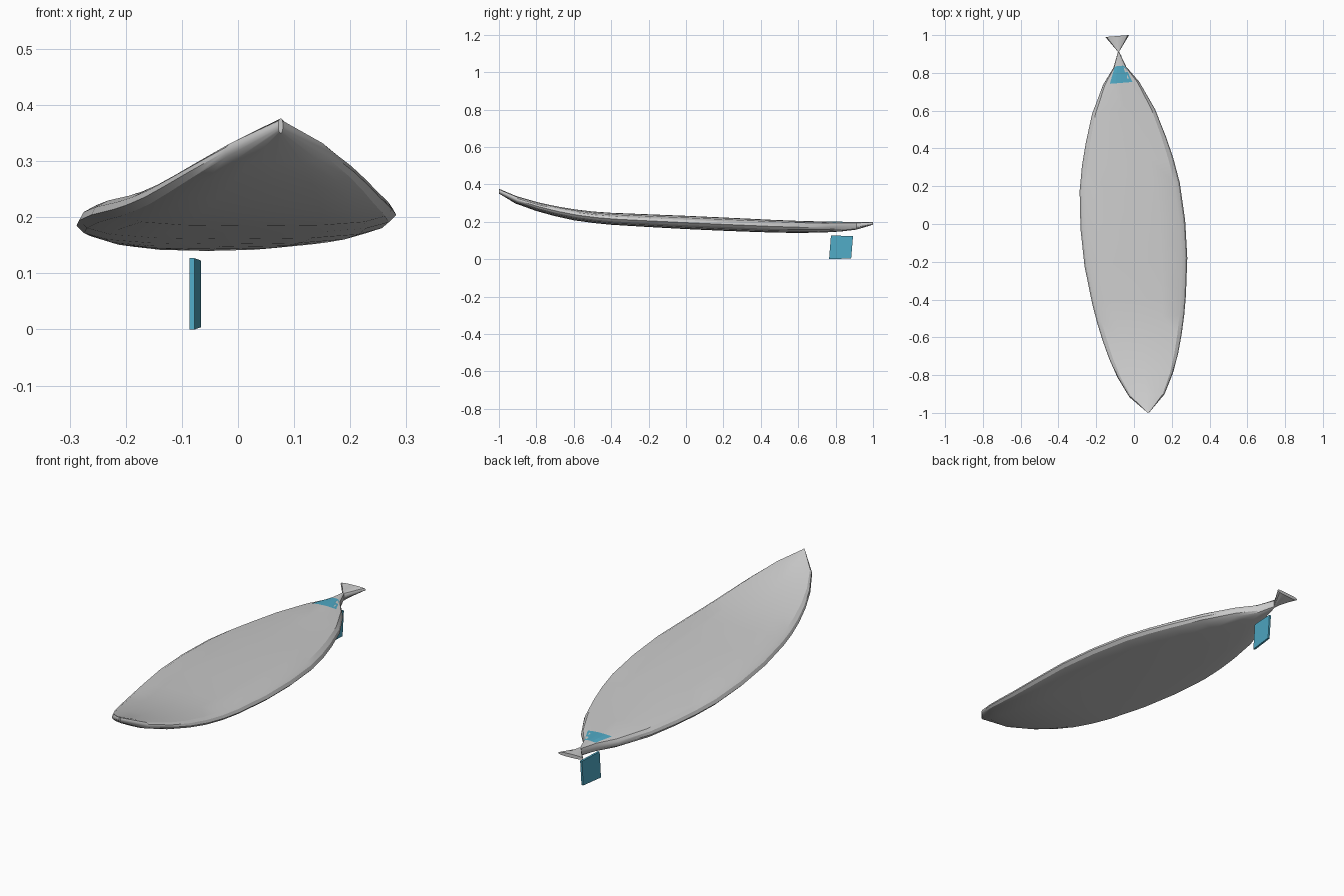
import bpy, bmesh, math
from mathutils import Vector

if "Cube" in bpy.data.objects:
    bpy.data.objects.remove(bpy.data.objects["Cube"])

# Board axis runs from the nose to the tail, slightly turned about z
NOSE = Vector((0.076, -0.999, 0))
ALONG = Vector((-0.0823, 0.9966, 0))
ACROSS = Vector((0.9966, 0.0823, 0))

# Stations along the axis: distance, half width, bottom z, top z
STATIONS = [
    (0.000, 0.004, 0.350, 0.376), (0.090, 0.093, 0.297, 0.338),
    (0.200, 0.148, 0.258, 0.306), (0.300, 0.183, 0.230, 0.284),
    (0.400, 0.210, 0.208, 0.267), (0.500, 0.232, 0.194, 0.255),
    (0.600, 0.249, 0.184, 0.248), (0.800, 0.273, 0.172, 0.240),
    (1.000, 0.278, 0.161, 0.232), (1.200, 0.266, 0.152, 0.223),
    (1.330, 0.243, 0.147, 0.217), (1.450, 0.213, 0.143, 0.211),
    (1.600, 0.167, 0.140, 0.205), (1.750, 0.096, 0.143, 0.201),
    (1.835, 0.034, 0.148, 0.200), (1.917, 0.003, 0.158, 0.200),
    (2.001, 0.063, 0.183, 0.200),
]
# Half cross-section, bottom centre to deck centre
SECTION = [(0, 0), (0.5, 0.03), (0.8, 0.12), (0.95, 0.28), (1, 0.47),
           (0.97, 0.68), (0.89, 0.85), (0.5, 0.97), (0, 1)]


def place(s, u, z):
    return NOSE + ALONG * s + ACROSS * u + Vector((0, 0, z))


def station(s):
    for a, b in zip(STATIONS, STATIONS[1:]):
        if a[0] <= s <= b[0]:
            t = (s - a[0]) / (b[0] - a[0])
            return [p + (q - p) * t for p, q in zip(a, b)]


def finish(name, bm, mat=None, smooth=False):
    bmesh.ops.recalc_face_normals(bm, faces=bm.faces)
    mesh = bpy.data.meshes.new(name)
    bm.to_mesh(mesh)
    bm.free()
    ob = bpy.data.objects.new(name, mesh)
    bpy.context.collection.objects.link(ob)
    if mat:
        mesh.materials.append(mat)
    if smooth:
        bpy.ops.object.select_all(action='DESELECT')
        ob.select_set(True)
        bpy.context.view_layer.objects.active = ob
        bpy.ops.object.shade_smooth_by_angle(angle=math.radians(25))
    return ob


teal = bpy.data.materials.new("teal")
teal.diffuse_color = (0.08, 0.40, 0.56, 1)
teal.use_nodes = True
teal.node_tree.nodes["Principled BSDF"].inputs["Base Color"].default_value = teal.diffuse_color

# Board: cross-sections lofted along the axis
bm = bmesh.new()
loop = SECTION + [(-u, v) for u, v in SECTION[-2:0:-1]]
rings = [[bm.verts.new(place(s, u * w, lo + (hi - lo) * v)) for u, v in loop]
         for s, w, lo, hi in STATIONS]
n = len(loop)
for a, b in zip(rings, rings[1:]):
    for i in range(n):
        j = (i + 1) % n
        bm.faces.new((a[i], a[j], b[j], b[i]))
bm.faces.new(rings[0])
bm.faces.new(rings[-1])
finish("board", bm, smooth=True)

# Tail pad: thin sheet lying on the deck near the tail
bm = bmesh.new()
rows = []
for s, half in ((1.752, 0.060), (1.80, 0.042), (1.835, 0.028), (1.842, 0.018)):
    _, w, lo, hi = station(s)
    row = []
    for k in (-1, -0.5, 0, 0.5, 1):
        f = min(abs(k * half / w), 0.89)
        v = 1 - 0.06 * f if f < 0.5 else 0.97 - (f - 0.5) / 0.39 * 0.12
        row.append(bm.verts.new(place(s, k * half, lo + (hi - lo) * v + 0.0015)))
    rows.append(row)
for a, b in zip(rows, rows[1:]):
    for i in range(4):
        bm.faces.new((a[i], a[i + 1], b[i + 1], b[i]))
bmesh.ops.recalc_face_normals(bm, faces=bm.faces)
pad = finish("tail_pad", bm, teal)
if pad.data.polygons[0].normal.z < 0:
    pad.data.flip_normals()

# Fin: slightly raked plate hanging below the tail
bm = bmesh.new()
bmesh.ops.create_cube(bm, size=1)
for v in bm.verts:
    x, y, z = v.co
    v.co = (-0.0765 + x * 0.0095 + y * 0.011,
            0.829 + y * 0.118 + z * 0.010,
            0.0645 + z * 0.123 + y * 0.004 * (-1 if z > 0 else 1))
low = min(v.co.z for v in bm.verts)
for v in bm.verts:
    v.co.z -= low
finish("fin", bm, teal)
